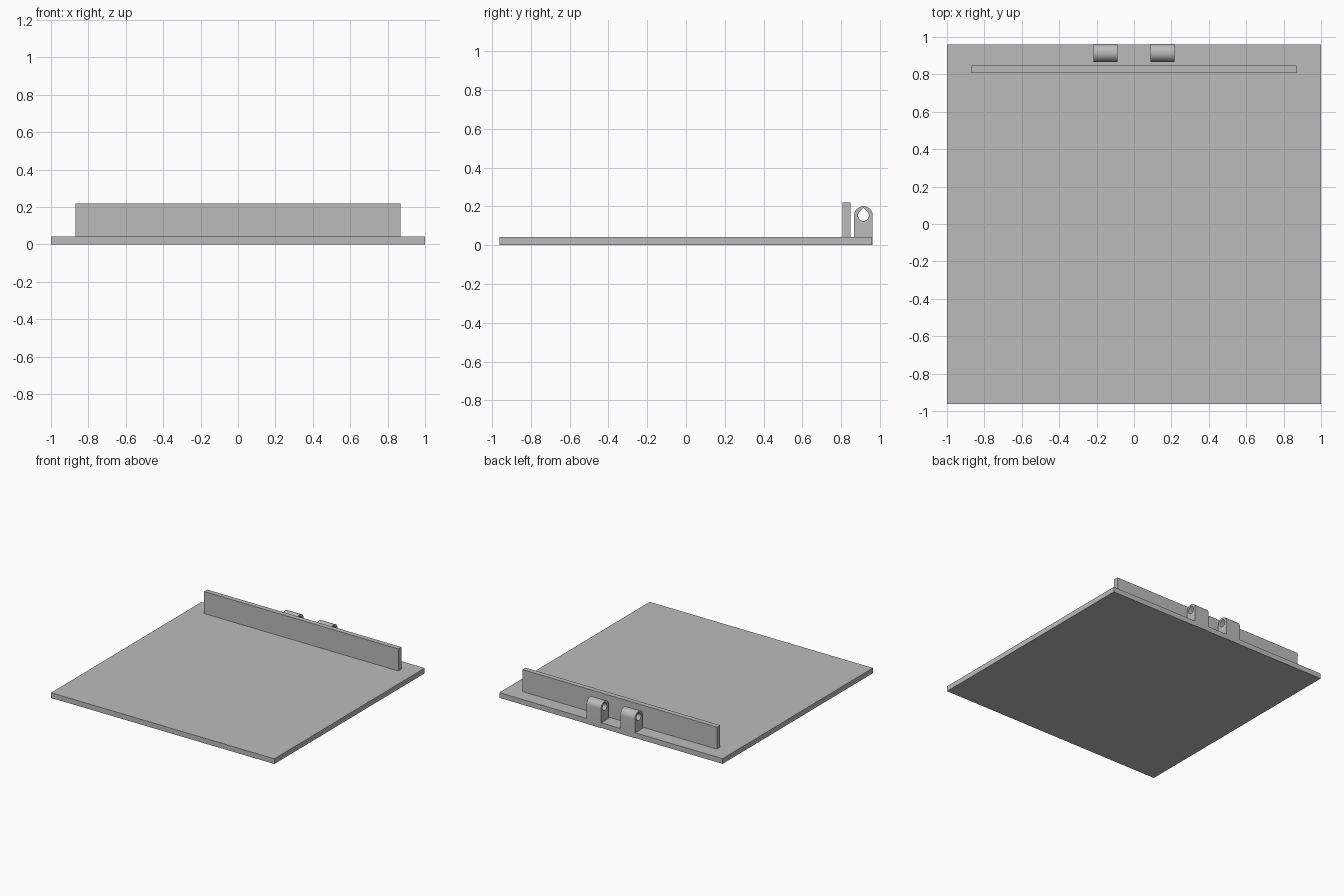
import bpy
from math import sin, cos, pi, radians

cube = bpy.data.objects.get("Cube")
if cube:
    bpy.data.objects.remove(cube, do_unlink=True)

# Single plain material
grey = bpy.data.materials.new("plain_grey")
grey.use_nodes = True
colour = (0.5, 0.5, 0.5, 1)
grey.diffuse_color = colour
grey.node_tree.nodes["Principled BSDF"].inputs["Base Color"].default_value = colour


def box(name, low, high):
    centre = [(a + b) / 2 for a, b in zip(low, high)]
    bpy.ops.mesh.primitive_cube_add(size=1, location=centre)
    ob = bpy.context.object
    ob.name = name
    ob.scale = [b - a for a, b in zip(low, high)]
    bpy.ops.object.transform_apply(location=False, rotation=False, scale=True)
    ob.data.materials.append(grey)
    return ob


def arc(y, z, radius, start, end, steps):
    angles = [radians(start + (end - start) * i / steps) for i in range(steps + 1)]
    return [(y + radius * cos(a), z + radius * sin(a)) for a in angles]


def hinge_lug(name, x, width):
    # Round-topped outline with a teardrop pin hole, extruded along x
    y, z, radius, hole = 0.915, 0.153, 0.048, 0.028
    outline = arc(y, z, radius, 0, 180, 32) + [(y - radius, 0), (y + radius, 0)]
    teardrop = arc(y, z, hole, 135, 405, 36) + [(y, z + hole * 2 ** 0.5)]
    curve = bpy.data.curves.new(name, "CURVE")
    curve.dimensions = "2D"
    curve.fill_mode = "BOTH"
    curve.extrude = width / 2
    for points in (outline, teardrop):
        spline = curve.splines.new("POLY")
        spline.points.add(len(points) - 1)
        for point, (u, v) in zip(spline.points, points):
            point.co = (u, v, 0, 1)
        spline.use_cyclic_u = True
    ob = bpy.data.objects.new(name, curve)
    bpy.context.collection.objects.link(ob)
    ob.location.x = x
    ob.rotation_euler = (pi / 2, 0, pi / 2)
    bpy.ops.object.select_all(action="DESELECT")
    ob.select_set(True)
    bpy.context.view_layer.objects.active = ob
    bpy.ops.object.convert(target="MESH")
    ob = bpy.context.object
    ob.data.materials.clear()
    ob.data.materials.append(grey)
    bpy.ops.object.shade_smooth_by_angle(angle=radians(30))


# Flat lid, upright rail and the pair of hinge lugs
box("lid_plate", (-1, -0.963, 0), (1, 0.96, 0.042))
box("rear_rail", (-0.87, 0.808, 0.03), (0.87, 0.848, 0.22))
for side, sign in (("left", 1), ("right", -1)):
    hinge_lug(side + "_hinge_lug", sign * 0.152, 0.13)
